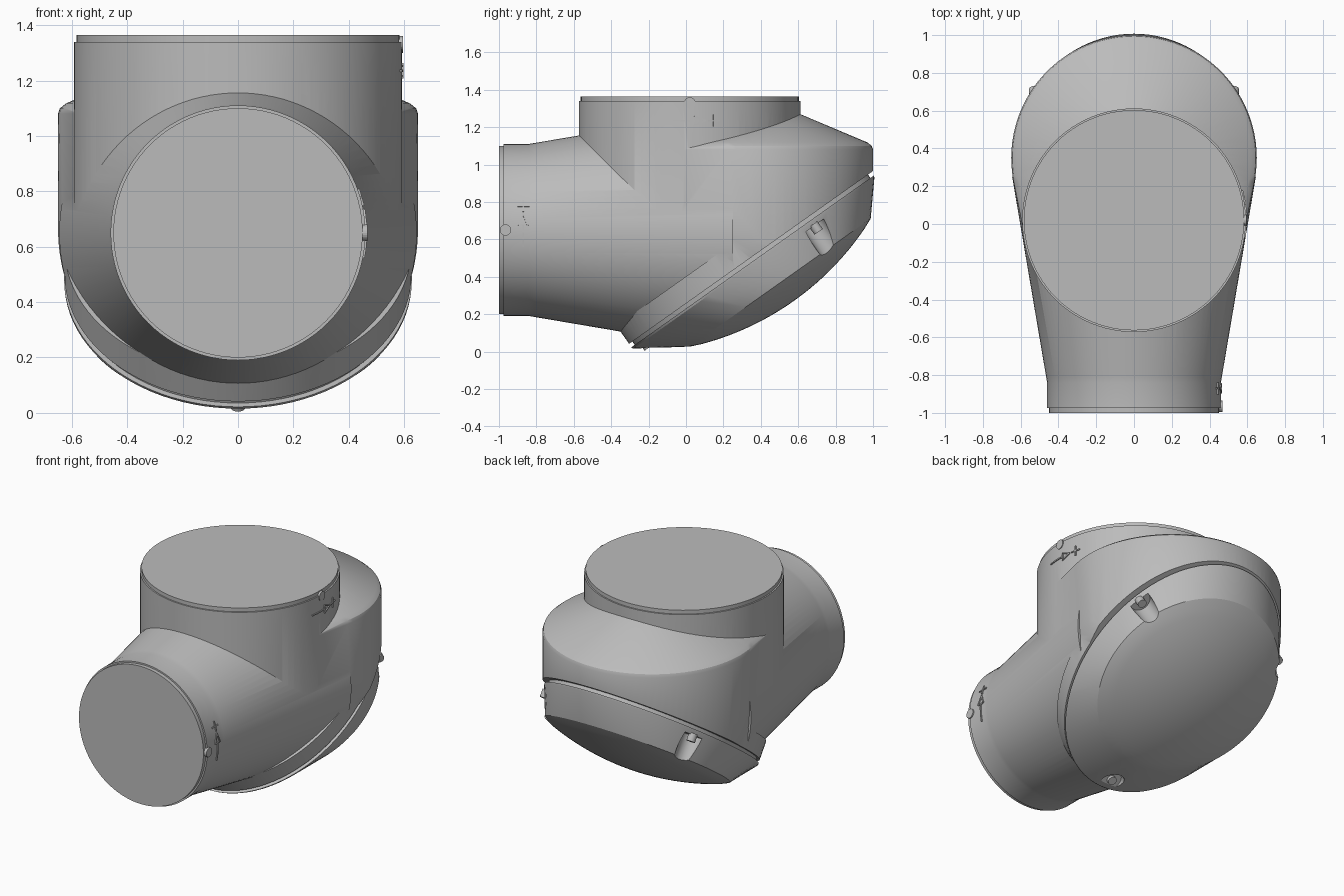
import bpy, bmesh, math
from mathutils import Matrix, Vector

if "Cube" in bpy.data.objects:
    bpy.data.objects.remove(bpy.data.objects["Cube"])

SEG = 96
grey = bpy.data.materials.new("light_grey")
grey.diffuse_color = (0.5, 0.5, 0.5, 1)
grey.use_nodes = True
grey.node_tree.nodes["Principled BSDF"].inputs["Base Color"].default_value = grey.diffuse_color

# Slanted joint plane between housing and cover: local axes x, u (uphill), w (into housing)
U = Vector((0, 0.816, 0.578)).normalized()
W = Vector((1, 0, 0)).cross(U)
JOINT = Matrix.Translation((0, 0.35, 0.49)) @ Matrix((Vector((1, 0, 0)), U, W)).transposed().to_4x4()
ALONG_Y = Matrix.Rotation(-math.pi / 2, 4, 'X')   # local z -> +y


def finish(name, bm, matrix=Matrix()):
    bmesh.ops.recalc_face_normals(bm, faces=bm.faces)
    me = bpy.data.meshes.new(name)
    bm.to_mesh(me)
    bm.free()
    me.transform(matrix)
    me.materials.append(grey)
    ob = bpy.data.objects.new(name, me)
    bpy.context.collection.objects.link(ob)
    return ob


def loft(name, rings, matrix=Matrix(), seg=SEG):
    """Closed solid through ellipses given as (x radius, y radius, y centre, height)."""
    bm = bmesh.new()
    loops = [[bm.verts.new((rx * math.cos(2 * math.pi * i / seg),
                            cy + ry * math.sin(2 * math.pi * i / seg), z)) for i in range(seg)]
             for rx, ry, cy, z in rings]
    for a, b in zip(loops, loops[1:]):
        for i in range(seg):
            j = (i + 1) % seg
            bm.faces.new((a[i], a[j], b[j], b[i]))
    bm.faces.new(loops[0])
    bm.faces.new(loops[-1])
    return finish(name, bm, matrix)


def lathe(name, profile, matrix=Matrix(), sx=1.0, seg=SEG):
    return loft(name, [(r * sx, r, 0, z) for r, z in profile], matrix, seg)


def hull(name, points):
    bm = bmesh.new()
    for p in points:
        bm.verts.new(p)
    bmesh.ops.convex_hull(bm, input=bm.verts)
    bmesh.ops.delete(bm, geom=[v for v in bm.verts if not v.link_faces], context='VERTS')
    return finish(name, bm)


def box(name, size, matrix):
    bm = bmesh.new()
    bmesh.ops.create_cube(bm, size=1, matrix=Matrix.Diagonal((*size, 1)))
    return finish(name, bm, matrix)


def ring(r, y, z):
    return [(r * math.cos(2 * math.pi * i / SEG), y + r * math.sin(2 * math.pi * i / SEG), z)
            for i in range(SEG)]


def volume(me):
    bm = bmesh.new()
    bm.from_mesh(me)
    v = bm.calc_volume(signed=True)
    bm.free()
    return v


def boolean(ob, tool, op):
    """Apply a boolean; a union that fails leaves the tool as its own part."""
    va, vb = volume(ob.data), volume(tool.data)
    for solver in ('MANIFOLD', 'EXACT'):
        m = ob.modifiers.new("cut", 'BOOLEAN')
        m.operation, m.object, m.solver = op, tool, solver
        dg = bpy.context.evaluated_depsgraph_get()
        me = bpy.data.meshes.new_from_object(ob.evaluated_get(dg))
        ob.modifiers.clear()
        v = volume(me)
        good = (max(va, vb) * 0.999 < v < va + vb) if op == 'UNION' else (va * 0.3 < v < va * 0.99999)
        if good:
            ob.data = me
            bpy.data.objects.remove(tool)
            return
    if op == 'DIFFERENCE':
        bpy.data.objects.remove(tool)


def smooth(ob, angle=28):
    bpy.ops.object.select_all(action='DESELECT')
    ob.select_set(True)
    bpy.context.view_layer.objects.active = ob
    bpy.ops.object.shade_smooth_by_angle(angle=math.radians(angle))


# Housing core: rounded back and underside, sloped shoulder, blended toward the upper neck
pts = ring(0.585, 0.02, 0.67) + ring(0.585, 0.02, 1.08)
for r, z in ((0.65, 1.08), (0.643, 1.1), (0.62, 1.118), (0.2, 1.295)):
    pts += ring(r, 0.35, z)
for i in range(SEG // 2 + 1):
    a = 2 * math.pi * i / SEG
    x, low = 0.65 * math.cos(a), 0.665 - 0.65 * math.sin(a)
    pts += [(x, 0.35, low), (x, 0.35 + 0.65 * math.sin(a), low)]
housing = hull("housing", pts)

# Upper neck, flared front neck and rim band
parts = [
    lathe("upper_neck", [(0.592, 0.66), (0.592, 1.34)], Matrix.Translation((0, 0.02, 0))),
    lathe("front_neck", [(0.46, -0.975), (0.46, -0.84), (0.465, -0.81), (0.645, 0.25)],
          Matrix.Translation((0, 0, 0.65)) @ ALONG_Y),
    lathe("rim_band", [(0.793, -0.05), (0.793, 0.13)], JOINT, 0.79)]
for p in [housing] + parts:
    boolean(p, box("joint_cut", (4, 4, 2), JOINT @ Matrix.Translation((0, 0, -0.988))), 'DIFFERENCE')
for p in parts:
    smooth(p)
    boolean(housing, p, 'UNION')
smooth(housing)

# End flanges on both necks
smooth(lathe("upper_flange", [(0.583, 1.3), (0.583, 1.365)], Matrix.Translation((0, 0.02, 0))))
smooth(lathe("front_flange", [(0.45, -1.0), (0.45, -0.95)], Matrix.Translation((0, 0, 0.65)) @ ALONG_Y))

# Seal in the joint gap
smooth(lathe("joint_seal", [(0.772, -0.03), (0.772, 0.03)], JOINT, 0.79))

# Domed cover: oval rim tapering to a round, shallow dome
rings = [(0.628, 0.796, 0, -0.01), (0.627, 0.79, 0, -0.022), (0.58, 0.592, 0.056, -0.188)]
R, top = 1.52, 0.31
for k in range(1, 13):
    r = 0.585 * (1 - k / 12.2)
    rings.append((r, r, 0.056, R - top - math.sqrt(R * R - r * r)))
cover = loft("cover", rings, JOINT)

# Three screw pockets with screws around the cover rim
for k, (x, u, d) in enumerate(((0.53, 0.38, 0.085), (-0.53, 0.38, 0.085), (0, -0.72, 0.066))):
    spot = JOINT @ Matrix.Translation((x, u, 0))
    boolean(cover, lathe("pocket", [(0.065, -0.4), (0.065, -0.045)], spot, seg=32), 'DIFFERENCE')
    smooth(lathe("cover_screw_%d" % (k + 1), [(0.027, -d), (0.027, -0.035)], spot, seg=24))
smooth(cover, 20)


# Raised direction marks: a plus and an arrow wrapped on the right side of each neck
def mark(name, frame, radius, s):
    """frame: neck axis is local z, local x points right; s runs along the turn direction."""
    def place(dist, z=0.0, turn=0.0):
        return (frame @ Matrix.Rotation(s * dist / radius, 4, 'Z')
                @ Matrix.Translation((radius, 0, z)) @ Matrix.Rotation(turn, 4, 'X'))
    t = 0.008
    box(name + "_plus_a", (t, 0.064, t), place(0.13))
    box(name + "_plus_b", (t, t, 0.064), place(0.13))
    for i in range(3):
        box(name + "_arrow_shaft_%d" % i, (t, 0.042, t), place(-0.07 + 0.038 * i))
    for sgn in (-1, 1):
        box(name + "_arrow_head_%d" % sgn, (t, 0.066, t), place(0.055, sgn * 0.012, -s * sgn * 0.38))
    box(name + "_arrow_base", (t, t, 0.032), place(0.025))


mark("upper_mark", Matrix.Translation((0, 0.02, 1.235)), 0.594, 1)
mark("front_mark", Matrix.Translation((0, -0.87, 0.65)) @ ALONG_Y, 0.462, -1)

# Small alignment bosses on the flange edges
lathe("upper_boss", [(0.03, 0.56), (0.03, 0.596)],
      Matrix.Translation((0, 0.02, 1.33)) @ Matrix.Rotation(math.pi / 2, 4, 'Y'), seg=24)
lathe("front_boss", [(0.03, 0.43), (0.03, 0.468)],
      Matrix.Translation((0, -0.965, 0.65)) @ Matrix.Rotation(math.pi / 2, 4, 'Y'), seg=24)
